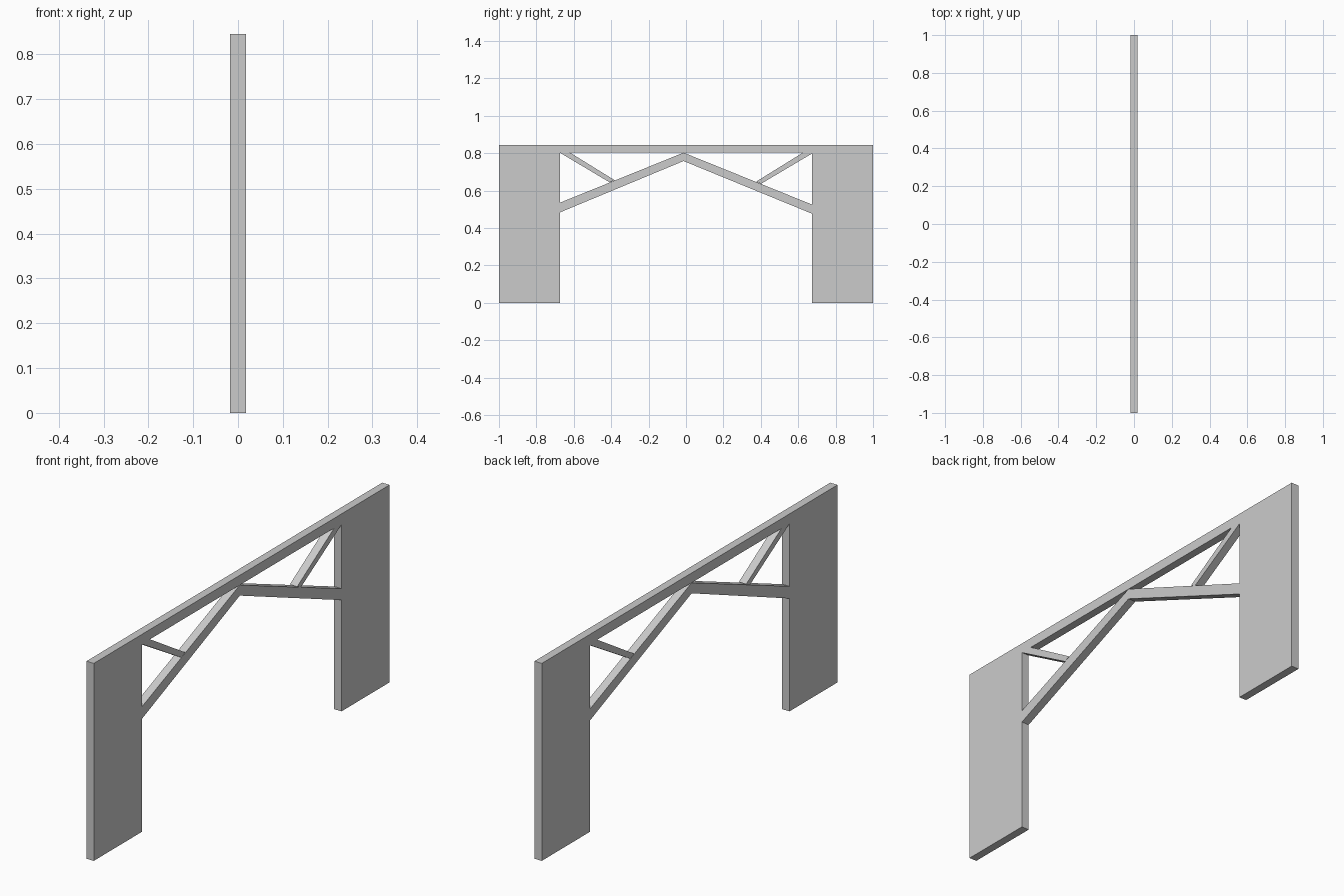
import bpy

if "Cube" in bpy.data.objects:
    bpy.data.objects.remove(bpy.data.objects["Cube"])

HALF_T = 0.0175   # half thickness of the whole frame
TOP = 0.845       # overall height
SOFFIT = 0.803    # underside of the top beam
INNER = 0.675     # inner edge of the side panels


def plate(name, outline):
    """Extrude a (y, z) outline through the frame thickness."""
    n = len(outline)
    verts = [(x, y, z) for x in (-HALF_T, HALF_T) for y, z in outline]
    faces = [tuple(reversed(range(n))), tuple(range(n, 2 * n))]
    faces += [(i, (i + 1) % n, n + (i + 1) % n, n + i) for i in range(n)]
    mesh = bpy.data.meshes.new(name)
    mesh.from_pydata(verts, [], faces)
    obj = bpy.data.objects.new(name, mesh)
    bpy.context.collection.objects.link(obj)
    return obj


def rect(y0, y1, z0, z1):
    return [(y0, z0), (y1, z0), (y1, z1), (y0, z1)]


# Side panels and top beam
plate("left_panel", rect(-1, -INNER, 0, TOP))
plate("right_panel", rect(INNER, 1, 0, TOP))
plate("top_beam", rect(-INNER, INNER, SOFFIT, TOP))

# Long diagonal braces meeting under the beam
plate("left_brace", [(-INNER, 0.483), (-0.013, 0.758), (-0.013, SOFFIT), (-INNER, 0.535)])
plate("right_brace", [(-0.013, 0.758), (INNER, 0.476), (INNER, 0.525), (-0.013, SOFFIT)])

# Short struts from the upper corners down to the braces
plate("left_strut", [(-0.408, 0.644), (-0.382, 0.656), (-0.62, SOFFIT), (-INNER, SOFFIT)])
plate("right_strut", [(0.375, 0.648), (0.402, 0.637), (INNER, 0.799), (INNER, SOFFIT), (0.625, SOFFIT)])
